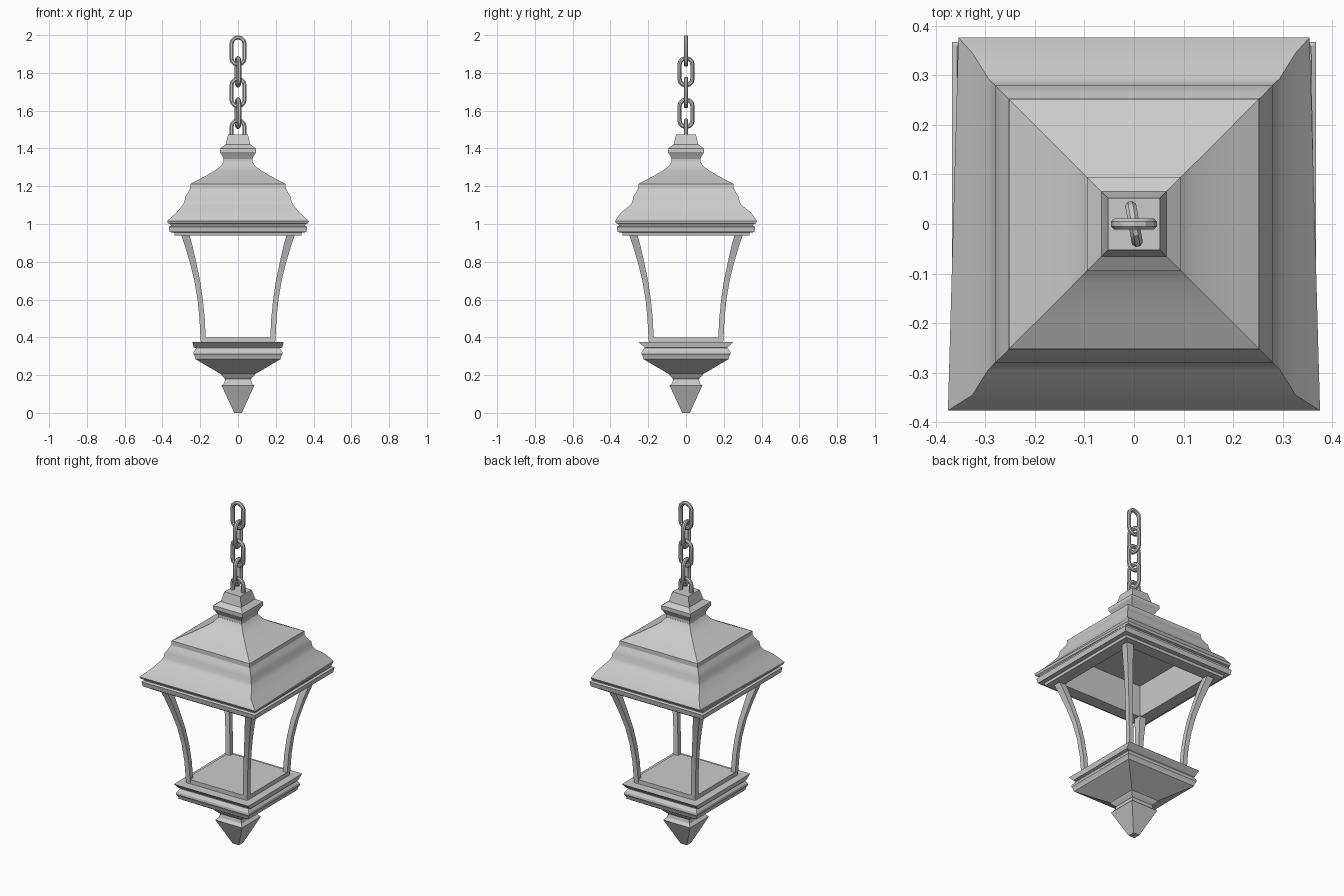
import bpy, bmesh, math
from mathutils import Vector, Matrix

if "Cube" in bpy.data.objects:
    bpy.data.objects.remove(bpy.data.objects["Cube"])


def finish(name, bm, angle=25):
    bmesh.ops.recalc_face_normals(bm, faces=bm.faces)
    me = bpy.data.meshes.new(name)
    bm.to_mesh(me)
    bm.free()
    ob = bpy.data.objects.new(name, me)
    bpy.context.collection.objects.link(ob)
    bpy.ops.object.select_all(action='DESELECT')
    ob.select_set(True)
    bpy.context.view_layer.objects.active = ob
    bpy.ops.object.shade_smooth_by_angle(angle=math.radians(angle))
    return ob


def loft(name, rings, closed=False):
    """Skin a list of vertex rings, capped at the ends or joined in a loop."""
    bm = bmesh.new()
    loops = [[bm.verts.new(p) for p in r] for r in rings]
    n = len(loops[0])
    pairs = list(zip(loops, loops[1:]))
    if closed:
        pairs.append((loops[-1], loops[0]))
    for a, b in pairs:
        for i in range(n):
            j = (i + 1) % n
            bm.faces.new((a[i], a[j], b[j], b[i]))
    if not closed:
        bm.faces.new(loops[0])
        bm.faces.new(loops[-1])
    return finish(name, bm)


def ring(z, hx, hy=None, back=None, cx=0, cy=0):
    """Square ring; the back edge may have its own half-width."""
    hy = hx if hy is None else hy
    back = hx if back is None else back
    return [(cx - hx, cy - hy, z), (cx + hx, cy - hy, z),
            (cx + back, cy + hy, z), (cx - back, cy + hy, z)]


# Base: pointed finial, flared bowl, tray and raised floor
base = [(0, .02), (.145, .087), (.16, .072), (.18, .068), (.2, .088),
        (.205, .09), (.285, .226), (.298, .228), (.312, .236), (.325, .234),
        (.343, .22), (.347, .235, .22), (.375, .241, .25), (.376, .197), (.4, .197)]
loft("base", [ring(*r) for r in base])

# Roof: hollow underside, moulded eave, stepped slopes and cap
roof = [(1.12, .255), (.94, .265), (.94, .335), (.955, .338), (.957, .362),
        (.985, .367), (.99, .355), (1.0, .357), (1.003, .37, .37, .352),
        (1.015, .375, .376, .354), (1.06, .326, .345, .326), (1.10, .294),
        (1.12, .283), (1.145, .279), (1.17, .263), (1.188, .253),
        (1.192, .253), (1.212, .252), (1.25, .18), (1.285, .12), (1.305, .093),
        (1.33, .076), (1.345, .076), (1.372, .09), (1.38, .095), (1.4, .095),
        (1.42, .066), (1.475, .052)]
loft("roof", [ring(*r) for r in roof])

# Four curved corner posts
post = [(.38, .184, .014), (.5, .19, .014), (.6, .2, .014), (.7, .216, .015),
        (.8, .239, .017), (.88, .26, .02), (.95, .281, .022)]
for sx in (-1, 1):
    for sy in (-1, 1):
        name = f"post_{'front' if sy < 0 else 'back'}_{'left' if sx < 0 else 'right'}"
        loft(name, [ring(z, w, cx=sx * c, cy=sy * c) for z, c, w in post])


# Chain of interlocking oval links
def link(name, z, yaw, bend=.035, straight=.037, rad=.012, sides=8):
    rot = Matrix.Rotation(yaw, 3, 'Z')
    rings = []
    for end in (1, -1):
        for k in range(7):
            a = math.pi * k / 6 + (0 if end > 0 else math.pi)
            out = Vector((math.cos(a), 0, math.sin(a)))
            mid = out * bend + Vector((0, 0, end * straight))
            r = []
            for s in range(sides):
                t = 2 * math.pi * (s + .5) / sides
                p = mid + out * rad * math.cos(t) + Vector((0, rad * math.sin(t), 0))
                r.append(rot @ p + Vector((0, 0, z)))
            rings.append(r)
    loft(name, rings, closed=True)


for i in range(5):
    yaw = math.radians(100) if i % 2 else 0
    link(f"chain_link_{i + 1}", 1.916 - .11 * i, yaw)
